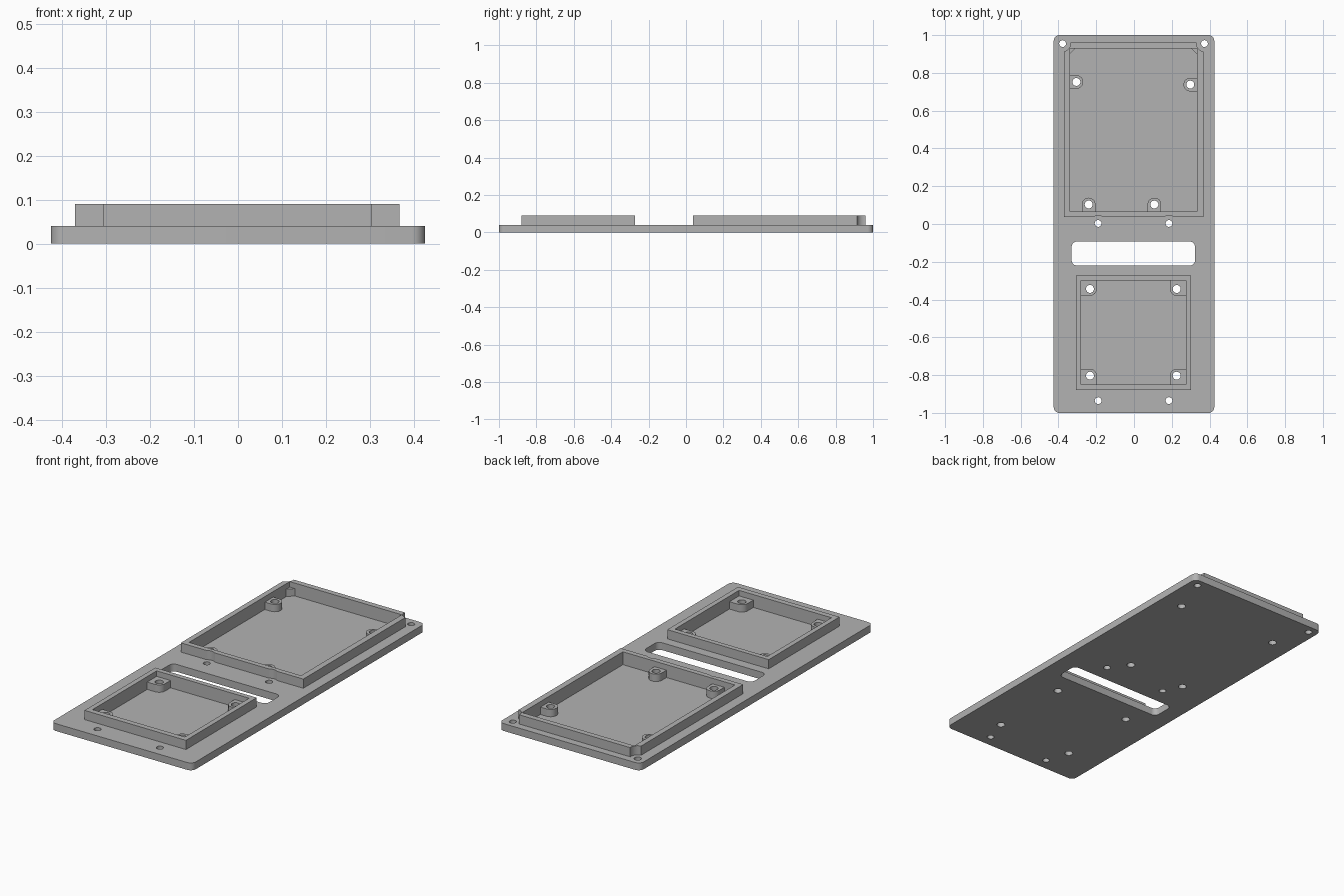
import bpy, bmesh
from math import cos, sin, pi, radians

cube = bpy.data.objects.get("Cube")
if cube:
    bpy.data.objects.remove(cube, do_unlink=True)

gray = bpy.data.materials.new("light gray plastic")
gray.use_nodes = True
COLOR = (0.45, 0.45, 0.45, 1)
gray.diffuse_color = COLOR
gray.node_tree.nodes["Principled BSDF"].inputs["Base Color"].default_value = COLOR

PLATE, RIM, FLOOR, BOSS = 0.04, 0.09, 0.02, 0.06
BURY = 0.01        # overlap of joined parts
BOSS_R, HOLE_R, SCREW_R, CLEAR_R = 0.036, 0.021, 0.018, 0.042


def prism(name, outline, z0, z1):
    """Extrude a counter-clockwise outline from z0 to z1."""
    bm = bmesh.new()
    base = bm.faces.new([bm.verts.new((x, y, z0)) for x, y in outline])
    top = bmesh.ops.extrude_face_region(bm, geom=[base])["geom"]
    for v in top:
        if isinstance(v, bmesh.types.BMVert):
            v.co.z = z1
    bmesh.ops.recalc_face_normals(bm, faces=bm.faces)
    mesh = bpy.data.meshes.new(name)
    bm.to_mesh(mesh)
    bm.free()
    mesh.materials.append(gray)
    obj = bpy.data.objects.new(name, mesh)
    bpy.context.collection.objects.link(obj)
    return obj


def arc(cx, cy, r, start, sweep, steps):
    return [(cx + r * cos(start + sweep * i / steps), cy + r * sin(start + sweep * i / steps))
            for i in range(steps + 1)]


def rect(x0, x1, y0, y1, radii=(0, 0, 0, 0)):
    """Rectangle with a radius per corner: +x+y, -x+y, -x-y, +x-y."""
    pts = []
    signs = ((1, 1), (-1, 1), (-1, -1), (1, -1))
    for i, ((sx, sy), r) in enumerate(zip(signs, radii)):
        cx, cy = (x1 if sx > 0 else x0) - sx * r, (y1 if sy > 0 else y0) - sy * r
        pts += arc(cx, cy, r, i * pi / 2, pi / 2, 8) if r else [(cx, cy)]
    return pts


def circle(x, y, r):
    return arc(x, y, r, 0, 2 * pi, 28)[:-1]


def combine(target, tool, operation):
    mod = target.modifiers.new("join", "BOOLEAN")
    mod.operation, mod.solver, mod.object = operation, "EXACT", tool
    bpy.context.view_layer.objects.active = target
    bpy.ops.object.modifier_apply(modifier=mod.name)
    bpy.data.objects.remove(tool, do_unlink=True)


def cut(target, outline, z0=-0.1, z1=0.2):
    combine(target, prism("cutter", outline, z0, z1), "DIFFERENCE")


def add(target, outline, z0, z1):
    combine(target, prism("addition", outline, z0, z1), "UNION")


# Base plate with rounded corners and a cable slot
plate = prism("mounting_plate", rect(-0.425, 0.425, -1, 1, (0.03,) * 4), 0, PLATE)
cut(plate, rect(-0.33, 0.323, -0.22, -0.093, (0.028,) * 4))

corner_holes = [(-0.378, 0.955), (0.373, 0.955)]
plate_holes = [(x, y) for x in (-0.19, 0.185) for y in (0.003, -0.935)]

# Large raised frame, relieved around the nearby screw holes
frame = prism("large_frame", rect(-0.37, 0.367, 0.037, 0.96), PLATE - BURY, RIM)
for x, y in corner_holes + [h for h in plate_holes if h[1] > 0]:
    cut(frame, circle(x, y, CLEAR_R), PLATE - 2 * BURY)
combine(plate, frame, "UNION")

# Small raised frame
add(plate, rect(-0.307, 0.303, -0.88, -0.272), PLATE - BURY, RIM)

# Recessed pockets
LX0, LX1, LY0, LY1 = -0.34, 0.334, 0.065, 0.93
SX0, SX1, SY0, SY1 = -0.28, 0.276, -0.85, -0.299
cut(plate, rect(LX0, LX1, LY0, LY1), FLOOR)
cut(plate, rect(SX0, SX1, SY0, SY1), FLOOR)

# Stiffening wedges in the back corners of the large pocket
w, e = 0.032, 0.001
add(plate, [(LX0 - e, LY1 + e), (LX0 - e, LY1 - w), (LX0 + w, LY1 + e)], FLOOR - BURY, BOSS)
add(plate, [(LX1 + e, LY1 + e), (LX1 - w, LY1 + e), (LX1 + e, LY1 - w)], FLOOR - BURY, BOSS)

# Screw bosses against the walls of the large pocket
r = BOSS_R
left, right = (-0.305, 0.752), (0.298, 0.738)
front = [(-0.24, 0.103), (0.108, 0.103)]
shapes = [rect(LX0 - BURY, left[0] + r, left[1] - r, left[1] + r, (r, 0, 0, r)),
          rect(right[0] - r, LX1 + BURY, right[1] - r, right[1] + r, (0, r, r, 0))]
shapes += [rect(x - r, x + r, LY0 - BURY, y + r, (r * 0.99, r * 0.99, 0, 0)) for x, y in front]

# Screw bosses in the corners of the small pocket
small = [(x, y) for x in (-0.233, 0.226) for y in (-0.344, -0.803)]
for x, y in small:
    xs = (SX0 - BURY, x + r) if x < 0 else (x - r, SX1 + BURY)
    ys = (SY0 - BURY, y + r) if y < -0.5 else (y - r, SY1 + BURY)
    inner = {(False, True): 0, (True, True): 1, (True, False): 2, (False, False): 3}[(x > 0, y < -0.5)]
    shapes.append(rect(*xs, *ys, [r if i == inner else 0 for i in range(4)]))
for shape in shapes:
    add(plate, shape, FLOOR - BURY, BOSS)

# Through holes
for x, y in [left, right] + front + small:
    cut(plate, circle(x, y, HOLE_R))
for x, y in corner_holes + plate_holes:
    cut(plate, circle(x, y, SCREW_R))

# Smooth round walls, keep edges crisp
bpy.ops.object.select_all(action="DESELECT")
plate.select_set(True)
bpy.context.view_layer.objects.active = plate
bpy.ops.object.shade_smooth_by_angle(angle=radians(30))
